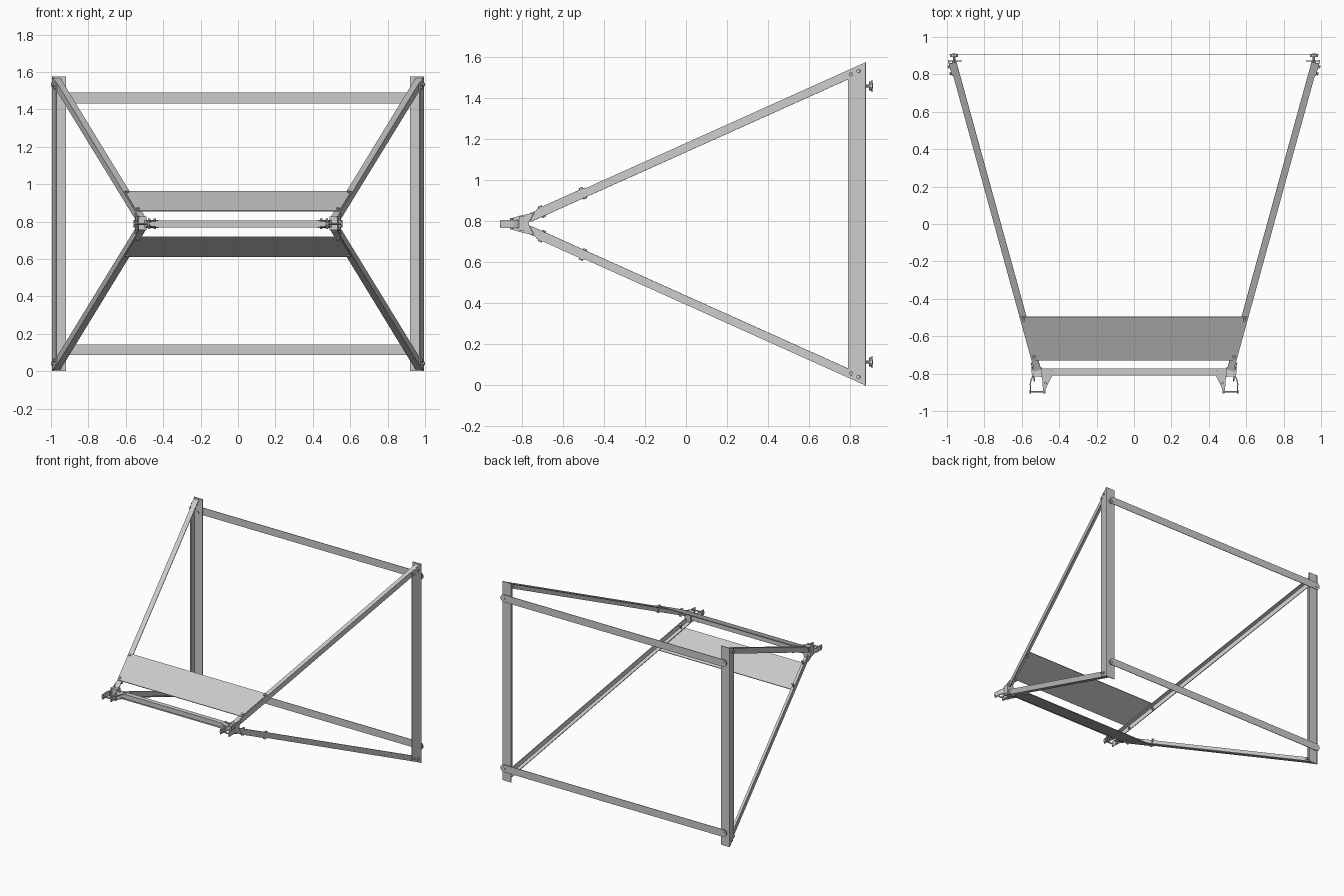
import bpy, bmesh, math
from mathutils import Vector

cube = bpy.data.objects.get("Cube")
if cube:
    bpy.data.objects.remove(cube, do_unlink=True)

MID = 0.7875     # mid height: the frame is symmetric above and below it
T = 0.006        # sheet thickness
SLOPE = 0.45     # rise of the diagonal legs

steel = bpy.data.materials.new("grey_steel")
steel.use_nodes = True
steel.diffuse_color = (0.6, 0.6, 0.6, 1)
steel.node_tree.nodes["Principled BSDF"].inputs["Base Color"].default_value = (0.6, 0.6, 0.6, 1)

INWARD = Vector((-1, 0.275, 0)).normalized()       # normal of the left side plane
LEG_UP = Vector((0, -SLOPE, 1)).normalized()       # normal of the upper leg's top


def place(p, sx, sz):
    return Vector((sx * p[0], p[1], MID + sz * p[2]))


def finish(bm, name):
    bmesh.ops.recalc_face_normals(bm, faces=bm.faces)
    mesh = bpy.data.meshes.new(name)
    bm.to_mesh(mesh)
    bm.free()
    mesh.materials.append(steel)
    obj = bpy.data.objects.new(name, mesh)
    bpy.context.collection.objects.link(obj)
    return obj


def add_slab(bm, pts, depth, sx=1, sz=1):
    """Extrude a flat polygon along the depth vector."""
    a = [bm.verts.new(place(p, sx, sz)) for p in pts]
    b = [bm.verts.new(place(Vector(p) + Vector(depth), sx, sz)) for p in pts]
    bm.faces.new(a)
    bm.faces.new(b[::-1])
    for i in range(len(a)):
        j = (i + 1) % len(a)
        bm.faces.new((a[i], b[i], b[j], a[j]))


def slabs(name, parts, sx=1, sz=1):
    bm = bmesh.new()
    for pts, depth in parts:
        add_slab(bm, pts, depth, sx, sz)
    return finish(bm, name)


def bolt(name, a, b, sx=1, sz=1, r=0.005, head=0.010):
    """Shaft from a to b with a hexagonal head at each end."""
    a, b = place(a, sx, sz), place(b, sx, sz)
    d = (b - a).normalized()
    bm = bmesh.new()
    for p, q, rad, n in ((a, b, r, 10), (a, a + d * 0.008, head, 6), (b - d * 0.008, b, head, 6)):
        m = d.to_track_quat('Z', 'Y').to_matrix().to_4x4()
        m.translation = (p + q) / 2
        bmesh.ops.create_cone(bm, cap_ends=True, segments=n, radius1=rad, radius2=rad,
                              depth=(q - p).length, matrix=m)
    return finish(bm, name)


def side(y, z, inset=0.0):
    """Point on the left side plane, moved inward by inset."""
    return Vector((0.755 + 0.275 * y, y, z)) + INWARD * inset


def leg_top(y):
    return 0.035 + SLOPE * (y + 0.8)


def band(path, width):
    """Closed outline of a strap following a plan path."""
    outer, inner = [], []
    for i, p in enumerate(path):
        d = (path[min(i + 1, len(path) - 1)] - path[max(i - 1, 0)]).normalized()
        n = Vector((-d.y, d.x, 0)) * width / 2
        outer.append(p + n)
        inner.append(p - n)
    return outer + inner[::-1]


for sx, lr in ((1, "left"), (-1, "right")):
    # Rear post: angle section with sloped ends
    e_back, e_front = MID, MID - SLOPE * 0.085
    slabs(f"{lr}_post", [
        ([side(0.875, -e_back), side(0.79, -e_front), side(0.79, e_front), side(0.875, e_back)], INWARD * T),
        ([(0.92, 0.875, -e_back), (0.995, 0.875, -e_back), (0.995, 0.875, e_back), (0.92, 0.875, e_back)],
         (0, -T, 0))], sx)

    for sz, ul in ((1, "upper"), (-1, "lower")):
        tag = f"{lr}_{ul}"
        # Diagonal leg: angle section, web in the side plane and flange facing out
        y0, y1 = -0.79, 0.855
        z0, z1 = leg_top(y0), leg_top(y1)
        web = [side(y0, z0, T), side(y1, z1, T), side(y1, z1 - 0.045, T), side(y0 + 0.03, z0 - 0.03, T)]
        flange = [side(y0, z0, T), side(y1, z1, T), side(y1, z1, 0.042), side(y0, z0, 0.042)]
        slabs(f"{tag}_leg", [(web, INWARD * T), (flange, -LEG_UP * T)], sx, sz)

        # Bolts holding the leg to the post
        for i, y in enumerate((0.805, 0.842)):
            p = side(y, leg_top(y) - 0.028)
            bolt(f"{tag}_post_bolt_{i}", p - INWARD * 0.01, p + INWARD * 0.035, sx, sz)

        # Bolts holding the panel to the leg
        for i, y in enumerate((-0.715, -0.515)):
            p = side(y, leg_top(y), 0.024)
            bolt(f"{tag}_panel_bolt_{i}", p + LEG_UP * 0.015, p - LEG_UP * 0.045, sx, sz)

        # Spacer bolt and washer carrying the rear strip
        bolt(f"{tag}_strip_bolt", (0.962, 0.862, 0.673), (0.962, 0.911, 0.673), sx, sz, 0.007, 0.013)
        bolt(f"{tag}_strip_washer", (0.962, 0.892, 0.673), (0.962, 0.905, 0.673), sx, sz, 0.022, 0.022)

        # Flared cheek of the front bracket, tapering to the tip
        slabs(f"{tag}_cheek", [([side(-0.74, 0.055, -0.002), side(-0.80, 0.042, -0.002),
                                 side(-0.84, 0.03, -0.012), side(-0.84, 0.0, -0.012),
                                 side(-0.77, 0.0, -0.002)], INWARD * T)], sx, sz)

        # Triangular gusset beside the bracket
        slabs(f"{tag}_gusset", [([(0.485, -0.908, 0.014), (0.425, -0.785, 0.022), (0.495, -0.775, 0.022)],
                                 (0, 0, -T))], sx, sz)
        for i, (x, y) in enumerate(((0.445, -0.79), (0.475, -0.80), (0.475, -0.85))):
            bolt(f"{tag}_gusset_bolt_{i}", (x, y, 0.028), (x, y, 0.004), sx, sz, 0.004, 0.008)

    # Front bracket: arched strap closed by a thin front bar
    arch = [Vector((0.516 + 0.038 * math.cos(t), -0.855 + 0.05 * math.sin(t), 0))
            for t in [math.pi * k / 12 for k in range(13)]]
    strap = [Vector((0.553, -0.905, 0))] + arch + [Vector((0.480, -0.905, 0))]
    outline = [p - Vector((0, 0, 0.02)) for p in band(strap, 0.007)]
    slabs(f"{lr}_bracket_strap", [(outline, (0, 0, 0.04))], sx)
    bolt(f"{lr}_bracket_pin", (0.472, -0.897, 0), (0.560, -0.897, 0), sx, 1, 0.005, 0.012)
    # Solid knuckle joining the two legs to the bracket
    slabs(f"{lr}_knuckle", [([(0.49, -0.815, -0.032), (0.545, -0.815, -0.032),
                              (0.55, -0.765, -0.036), (0.495, -0.765, -0.036)], (0, 0, 0.072))], sx)

# Sloped front panels lying on the legs
for sz, ul in ((1, "upper"), (-1, "lower")):
    corners = []
    for y in (-0.73, -0.497):
        p = side(y, leg_top(y), 0.012)
        pair = [p, Vector((-p.x, p.y, p.z))]
        corners += pair if y < -0.6 else pair[::-1]
    slabs(f"{ul}_panel", [(corners, LEG_UP * T)], 1, sz)

    # Rear strip with rounded ends
    r, pts = 0.029, []
    for cx, start in ((0.96, -math.pi / 2), (-0.96, math.pi / 2)):
        pts += [(cx + r * math.cos(start + math.pi * k / 10), 0.905,
                 0.673 + r * math.sin(start + math.pi * k / 10)) for k in range(11)]
    slabs(f"{ul}_rear_strip", [(pts, (0, 0.004, 0))], 1, sz)

# Front crossbar
slabs("front_crossbar", [([(-0.495, -0.81, -0.018), (0.495, -0.81, -0.018),
                           (0.495, -0.773, -0.018), (-0.495, -0.773, -0.018)], (0, 0, 0.036))])
